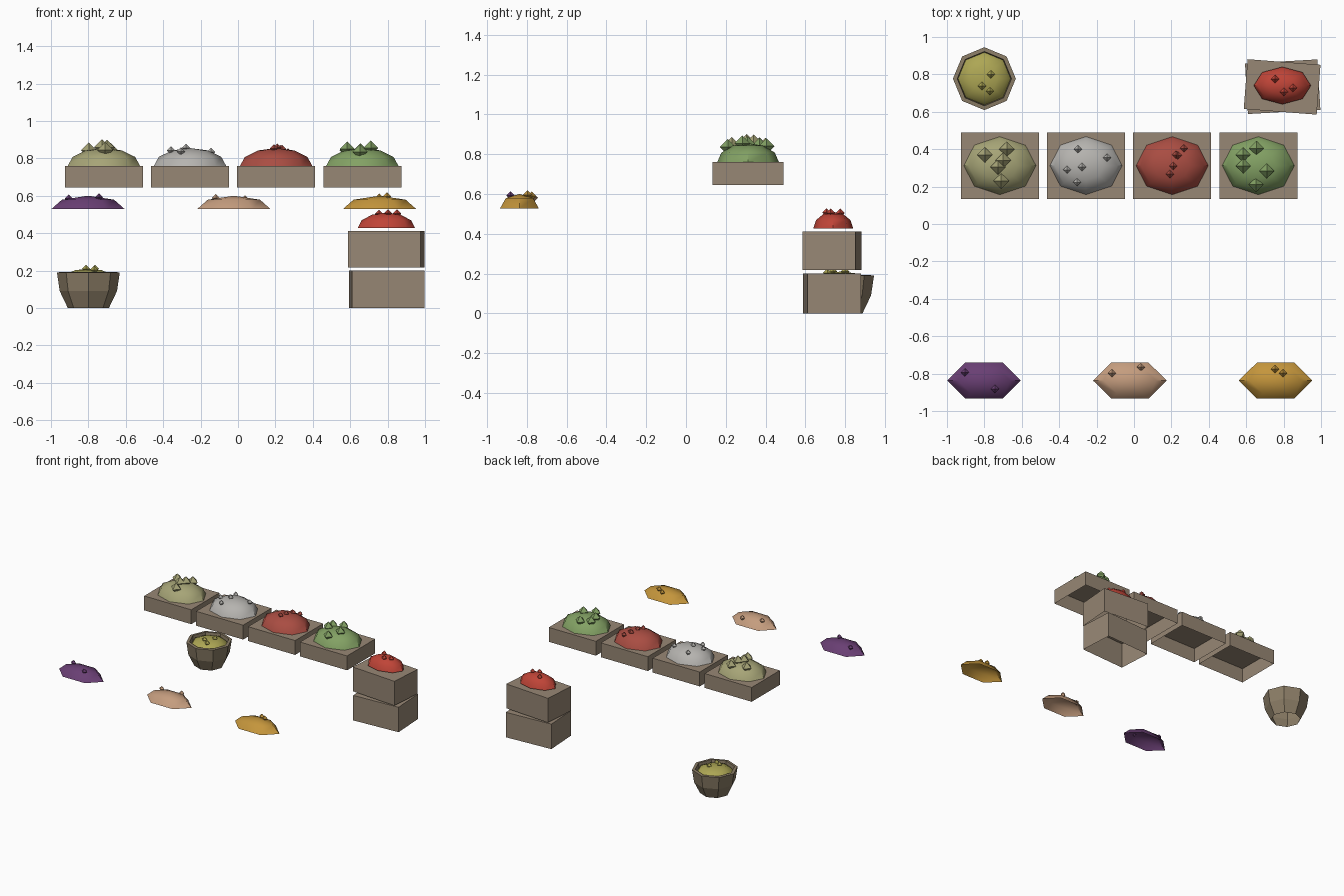
import bpy, math

if "Cube" in bpy.data.objects:
    bpy.data.objects.remove(bpy.data.objects["Cube"])

def material(name, rgb):
    m = bpy.data.materials.new(name)
    m.diffuse_color = [(c / 255) ** 2.2 for c in rgb] + [1]
    m.use_nodes = True
    m.node_tree.nodes["Principled BSDF"].inputs["Base Color"].default_value = m.diffuse_color
    return m

WOOD = material("wood", (150, 134, 116))
SIDE = material("basket_wood", (138, 124, 102))

def make(name, verts, faces, mat, loc, rot=0, smooth=False):
    me = bpy.data.meshes.new(name)
    me.from_pydata(verts, [], faces)
    me.update()
    ob = bpy.data.objects.new(name, me)
    bpy.context.collection.objects.link(ob)
    me.materials.append(mat)
    ob.location = loc
    ob.rotation_euler[2] = rot
    if smooth:
        bpy.ops.object.select_all(action='DESELECT')
        ob.select_set(True)
        bpy.context.view_layer.objects.active = ob
        bpy.ops.object.shade_smooth_by_angle(angle=math.radians(45))
    return ob

def lathe(name, profile, n, mat, loc, sx=1, sy=1, smooth=False):
    """Revolve (radius, z) points listed bottom to top; radius 0 is a pole."""
    verts, rings, faces = [], [], []
    for r, z in profile:
        k = n if r else 1
        rings.append([len(verts) + i % k for i in range(n)])
        for i in range(k):
            a = 2 * math.pi * i / n
            verts.append((r * sx * math.cos(a), r * sy * math.sin(a), z))
    for lo, hi in zip(rings, rings[1:]):
        for i in range(n):
            j = (i + 1) % n
            faces.append(list(dict.fromkeys((lo[i], lo[j], hi[j], hi[i]))))
    return make(name, verts, faces, mat, loc, smooth=smooth)

def open_box(name, loc, w, d, h, rot=0):
    """Box with a closed top and no underside."""
    c = [(-w/2, -d/2), (w/2, -d/2), (w/2, d/2), (-w/2, d/2)]
    verts = [(x, y, z) for z in (0, h) for x, y in c]
    faces = [(i, (i + 1) % 4, (i + 1) % 4 + 4, i + 4) for i in range(4)]
    make(name, verts, faces + [(4, 5, 6, 7)], WOOD, loc, rot)

def heap(name, rgb, loc, rx, ry, h, n, steps, size, pieces):
    """Open dome with small octahedral pieces lying on its surface."""
    mat = material(name, rgb)
    prof = [(math.cos(a), h * math.sin(a)) for a in
            (math.pi / 2 * i / steps for i in range(steps))] + [(0, h)]
    lathe(name, prof, n, mat, loc, rx, ry, True)
    for i, (x, y) in enumerate(pieces):
        d2 = min(1, ((x - loc[0]) / rx) ** 2 + ((y - loc[1]) / ry) ** 2)
        z = loc[2] + h * math.sqrt(1 - d2) + size * 0.1
        lathe(f"{name}_piece_{i}", [(0, -size), (size, 0), (0, size)],
              4, mat, (x, y, z))

# Row of four display trays with heaps
trays = [
    ("olive_heap", (165, 163, 118), .042,
     [(-.797, .37), (-.68, .40), (-.70, .34), (-.727, .305), (-.71, .23)]),
    ("grey_heap", (180, 178, 174), .022,
     [(-.30, .40), (-.144, .355), (-.358, .29), (-.278, .305), (-.305, .223)]),
    ("red_heap", (168, 78, 68), .022,
     [(.267, .405), (.225, .37), (.21, .31), (.192, .267), (.235, .367)]),
    ("green_heap", (130, 160, 100), .04,
     [(.655, .405), (.583, .37), (.583, .31), (.71, .283), (.652, .21)]),
]
for i, (name, rgb, size, pieces) in enumerate(trays):
    x = -.717 + i * .4605
    open_box(f"tray_{i}", (x, .312, .645), .417, .356, .115)
    heap(name, rgb, (x, .312, .76), .193, .155, .095, 8, 3, size, pieces)

# Front row of low heaps
low = [
    ("purple_heap", (105, 65, 115), -.802, [(-.904, -.793), (-.743, -.882)]),
    ("peach_heap", (195, 155, 125), -.022, [(-.118, -.797), (.037, -.765)]),
    ("amber_heap", (195, 148, 62), .757, [(.754, -.775), (.797, -.797)]),
]
for name, rgb, x, pieces in low:
    heap(name, rgb, (x, -.837, .528), .197, .112, .072, 6, 2, .022, pieces)

# Stacked crates, each turned slightly, with a heap on top
open_box("lower_crate", (.795, .734, 0), .388, .27, .20, math.radians(3.3))
open_box("upper_crate", (.792, .733, .217), .391, .267, .195, math.radians(-4.4))
heap("crate_heap", (190, 70, 58), (.793, .74, .427), .153, .1, .083, 8, 3, .022,
     [(.754, .775), (.802, .706), (.85, .727)])

# Eight-sided basket with a heap inside
lathe("basket", [(.11, 0), (.153, .09), (.168, .19), (.145, .192), (.14, .145)],
      8, SIDE, (-.80, .777, 0))
heap("basket_heap", (172, 165, 85), (-.80, .777, .15), .142, .142, .06, 8, 3, .022,
     [(-.765, .80), (-.813, .738), (-.77, .71)])
